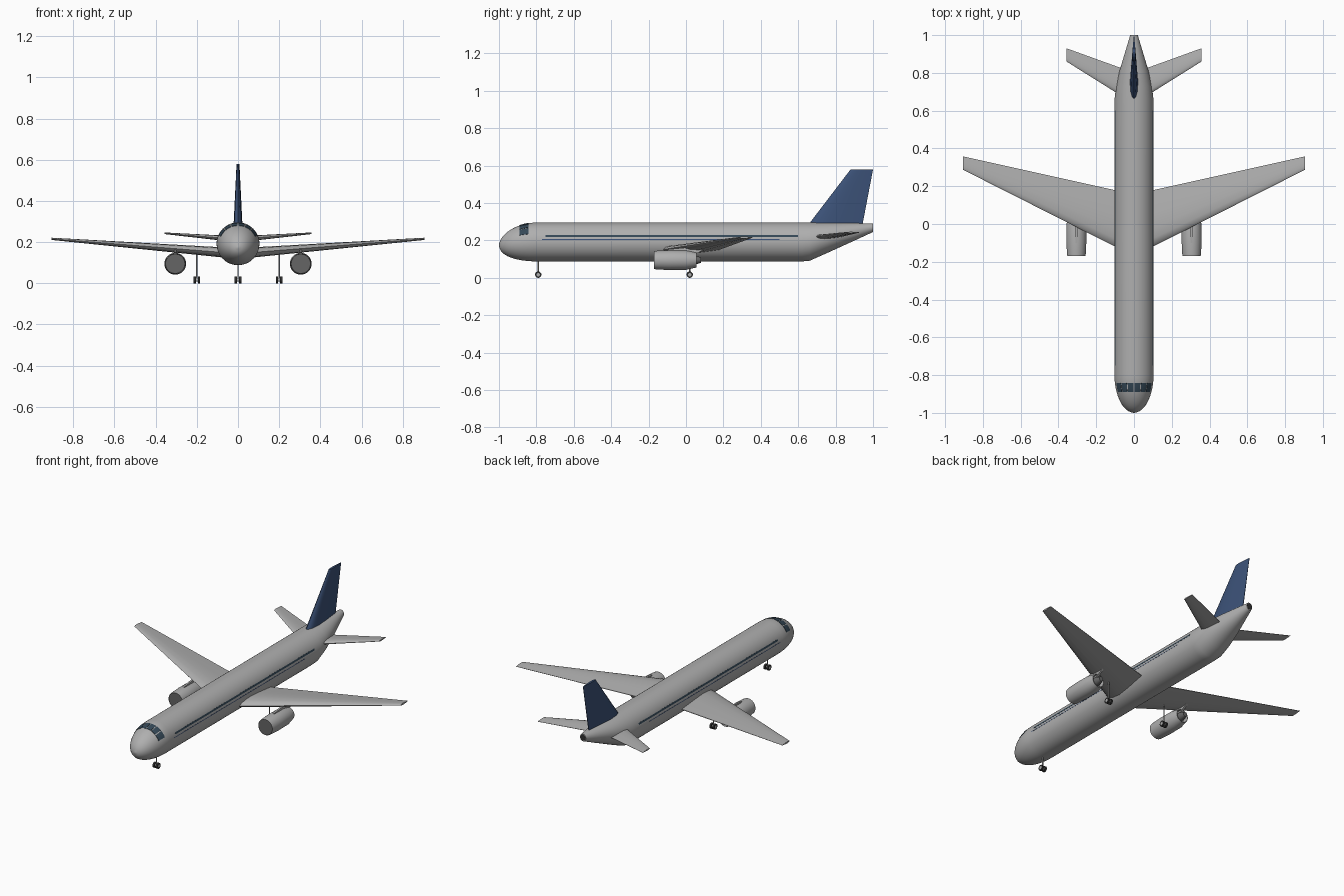
import bpy, bmesh, math
from mathutils import Vector

if "Cube" in bpy.data.objects:
    bpy.data.objects.remove(bpy.data.objects["Cube"])


def mat(name, rgb):
    m = bpy.data.materials.new(name)
    m.diffuse_color = (*rgb, 1)
    m.use_nodes = True
    m.node_tree.nodes["Principled BSDF"].inputs["Base Color"].default_value = m.diffuse_color
    return m


GREY = mat("hull_grey", (0.43, 0.43, 0.43))
MID = mat("mid_grey", (0.13, 0.13, 0.13))
NAVY = mat("navy", (0.045, 0.085, 0.19))
GLASS = mat("glass", (0.035, 0.065, 0.095))
DARK = mat("dark", (0.03, 0.03, 0.03))


def loft(name, rings, material=GREY, angle=35):
    """Skin a list of equally sized closed point rings, with end caps."""
    bm = bmesh.new()
    vs = [[bm.verts.new(p) for p in r] for r in rings]
    n = len(vs[0])
    for a, b in zip(vs, vs[1:]):
        for i in range(n):
            j = (i + 1) % n
            bm.faces.new((a[i], a[j], b[j], b[i]))
    bm.faces.new(vs[0])
    bm.faces.new(vs[-1])
    bmesh.ops.recalc_face_normals(bm, faces=bm.faces)
    me = bpy.data.meshes.new(name)
    bm.to_mesh(me)
    bm.free()
    ob = bpy.data.objects.new(name, me)
    bpy.context.collection.objects.link(ob)
    me.materials.append(material)
    bpy.ops.object.select_all(action='DESELECT')
    ob.select_set(True)
    bpy.context.view_layer.objects.active = ob
    bpy.ops.object.shade_smooth_by_angle(angle=math.radians(angle))
    return ob


def circle_y(x, y, z, r, n=32):
    return [(x + r * math.sin(2 * math.pi * i / n), y,
             z + r * math.cos(2 * math.pi * i / n)) for i in range(n)]


# fuselage stations: y, half width, bottom z, top z
ST = [(-1.0, 0.004, 0.170, 0.178)]
for k in range(1, 19):
    t = math.radians(5 * k)
    r, zc = 0.104 * math.sin(t), 0.174 + 0.018 * math.sin(t) ** 2
    ST.append((-0.795 - 0.204 * math.cos(t), r, zc - r, zc + r))
ST += [(0.62, 0.104, 0.088, 0.296), (0.66, 0.103, 0.091, 0.296),
       (0.73, 0.095, 0.122, 0.296), (0.81, 0.077, 0.158, 0.295),
       (0.90, 0.050, 0.199, 0.293), (1.0, 0.020, 0.245, 0.290)]


def surface(y, a, off=0.0):
    """Point on the fuselage skin, angle a measured from straight up."""
    for p, q in zip(ST, ST[1:]):
        if p[0] <= y <= q[0]:
            f = (y - p[0]) / (q[0] - p[0])
            w, b, t = (p[i] + f * (q[i] - p[i]) for i in (1, 2, 3))
            return ((w + off) * math.sin(a), y,
                    (b + t) / 2 + ((t - b) / 2 + off) * math.cos(a))


N = 48
loft("fuselage", [[surface(s[0], 2 * math.pi * i / N) for i in range(N)] for s in ST])
# dark outlet closing the tail cone
loft("tail_outlet", [[(0.017 * math.sin(i * math.pi / 10), y, 0.2675 + 0.019 * math.cos(i * math.pi / 10))
                      for i in range(20)] for y in (0.99, 1.001)], DARK)


def skin_patch(name, y0, y1, a0, a1, material, ny=1, off=0.0006):
    """Thin panel hugging the fuselage."""
    rings = []
    for i in range(ny + 1):
        y = y0 + (y1 - y0) * i / ny
        angs = [a0 + (a1 - a0) * k / 6 for k in range(7)]
        rings.append([surface(y, math.radians(a), off) for a in angs] +
                     [surface(y, math.radians(a), -0.004) for a in reversed(angs)])
    loft(name, rings, material)


# cockpit panes, cabin window bands and cheat lines
for a0, a1 in ((-65, -43), (-40, -22), (-19, -1.5), (1.5, 19), (22, 40), (43, 65)):
    skin_patch("cockpit_window", -0.89, -0.843, a0, a1, GLASS, 6, 0.002)
for s in (-1, 1):
    skin_patch("cabin_window_band", -0.75, 0.60, s * 69, s * 75, GLASS)
    skin_patch("side_stripe", -0.77, 0.50, s * 82, s * 84, NAVY)

# airfoil profile: chord fraction, thickness factor
FOIL = [(0, 0), (0.04, 0.25), (0.14, 0.42), (0.32, 0.5), (0.6, 0.36), (1, 0.04),
        (1, -0.04), (0.6, -0.36), (0.32, -0.5), (0.14, -0.42), (0.04, -0.25)]


def wing(name, sections, s):
    """Sections: x, leading y, trailing y, z, thickness."""
    loft(name, [[(s * x, le + c * (te - le), z + h * th) for c, h in FOIL]
                for x, le, te, z, th in sections], angle=50)


for s in (-1, 1):
    wing("wing", [(0.06, -0.140, 0.170, 0.149, 0.050), (0.905, 0.287, 0.358, 0.216, 0.011)], s)
    wing("tailplane", [(0.03, 0.655, 0.812, 0.216, 0.028), (0.357, 0.860, 0.930, 0.243, 0.008)], s)

# fin
loft("tail_fin", [[(h * th, le + c * (te - le), z) for c, h in FOIL]
                  for z, le, te, th in ((0.255, 0.632, 0.938, 0.046), (0.58, 0.880, 1.0, 0.014))],
     NAVY, angle=50)

# engines
EX, EZ = 0.305, 0.095
for s in (-1, 1):
    x = s * EX
    shell = [(-0.160, 0.045), (-0.170, 0.048), (-0.155, 0.050), (-0.09, 0.053),
             (0.0, 0.052), (0.055, 0.040), (0.055, 0.037), (0.02, 0.037)]
    loft("engine_nacelle", [circle_y(x, y, EZ, r) for y, r in shell])
    loft("engine_fan", [circle_y(x, y, EZ, r) for y, r in
                        ((-0.169, 0.047), (-0.160, 0.047))], MID)
    loft("engine_exhaust", [circle_y(x, y, EZ, r) for y, r in
                            ((0.0, 0.026), (0.05, 0.024), (0.08, 0.014))], MID)
    # pylon
    loft("engine_pylon", [[(x + d, y, z) for y, z in
                           ((-0.10, 0.152), (0.0, 0.162), (0.08, 0.168), (0.10, 0.155), (0.04, 0.120), (-0.08, 0.140))]
                          for d in (-0.006, 0.006)])


def cylinder(name, a, b, r, material, n=16):
    a, b = Vector(a), Vector(b)
    q = (b - a).to_track_quat('Z', 'Y')
    ring = [q @ Vector((r * math.cos(2 * math.pi * i / n), r * math.sin(2 * math.pi * i / n), 0))
            for i in range(n)]
    loft(name, [[a + p for p in ring], [b + p for p in ring]], material)


# landing gear: strut, axle with hub ends, and twin wheels
for x, y, top in ((0, -0.79, 0.11), (-0.2, 0.02, 0.155), (0.2, 0.02, 0.155)):
    cylinder("gear_strut", (x, y, 0.017), (x, y, top), 0.003, GREY, 10)
    cylinder("gear_axle", (x - 0.0165, y, 0.017), (x + 0.0165, y, 0.017), 0.009, GREY, 16)
    for s in (-1, 1):
        cylinder("wheel", (x + s * 0.005, y, 0.017), (x + s * 0.016, y, 0.017), 0.017, DARK, 20)
